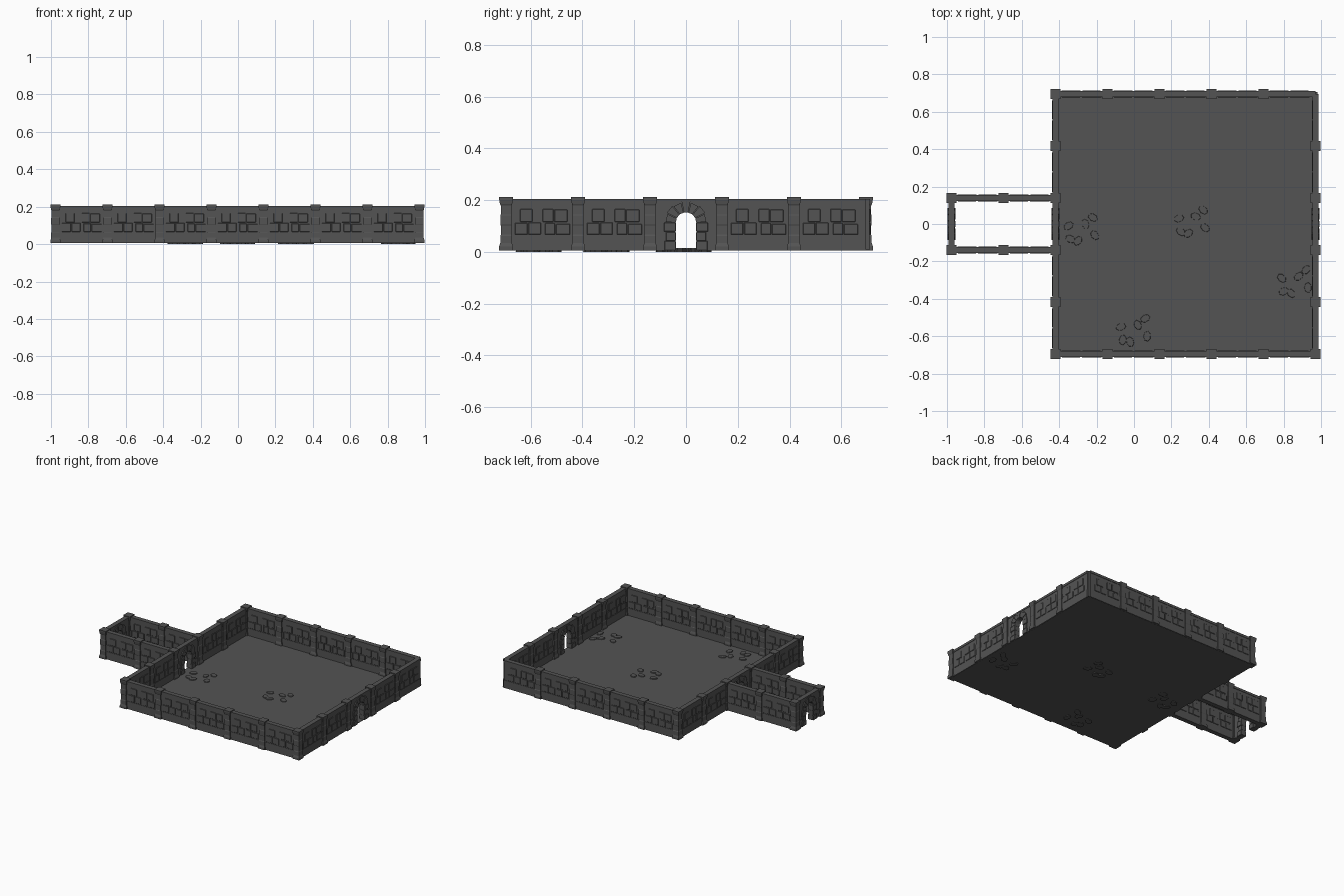
import bpy, bmesh, math, random
from mathutils import Matrix, Vector

if "Cube" in bpy.data.objects:
    bpy.data.objects.remove(bpy.data.objects["Cube"])

random.seed(4)
STEP = 0.278            # distance between pillars
X0, X1, Y1 = -0.42, 0.97, 0.695
Z0, TOP = 0.006, 0.205

stone = bpy.data.materials.new("dark_grey_stone")
stone.diffuse_color = (0.088, 0.088, 0.088, 1)
stone.use_nodes = True
stone.node_tree.nodes["Principled BSDF"].inputs["Base Color"].default_value = stone.diffuse_color


def finish(bm, name):
    bmesh.ops.recalc_face_normals(bm, faces=bm.faces)
    mesh = bpy.data.meshes.new(name)
    bm.to_mesh(mesh)
    bm.free()
    mesh.materials.append(stone)
    return mesh


def place(mesh, name, x=0, y=0, rot=0):
    ob = bpy.data.objects.new(name, mesh)
    ob.location = (x, y, 0)
    ob.rotation_euler.z = rot
    bpy.context.collection.objects.link(ob)
    return ob


def box(bm, x0, x1, y0, y1, z0, z1, bevel=0.0):
    m = Matrix.Translation(((x0 + x1) / 2, (y0 + y1) / 2, (z0 + z1) / 2)) @ \
        Matrix.Diagonal((x1 - x0, y1 - y0, z1 - z0, 1))
    verts = bmesh.ops.create_cube(bm, size=1, matrix=m)["verts"]
    if bevel:
        edges = list({e for v in verts for e in v.link_edges})
        bmesh.ops.bevel(bm, geom=edges, offset=bevel, segments=1, affect='EDGES')


def prism(bm, outline, depth):
    """Extrude an x/z outline evenly to both sides of y = 0."""
    face = bm.faces.new([bm.verts.new((x, -depth, z)) for x, z in outline])
    new = bmesh.ops.extrude_face_region(bm, geom=[face])["geom"]
    bmesh.ops.translate(bm, vec=(0, 2 * depth, 0),
                        verts=[v for v in new if isinstance(v, bmesh.types.BMVert)])


# Plain wall panel: core, plinth, top band and two rows of raised stones
def wall_mesh():
    bm = bmesh.new()
    h = STEP / 2
    box(bm, -h, h, -0.014, 0.014, Z0, TOP)
    box(bm, -h, h, -0.0165, 0.0165, Z0, 0.062)
    box(bm, -h, h, -0.0165, 0.0165, 0.188, TOP)
    upper = [(-0.085, -0.037), (0.002, 0.044), (0.047, 0.098)]
    lower = [(-0.105, -0.057), (-0.053, -0.005), (0.012, 0.05), (0.054, 0.108)]
    for row, zb, zt in ((upper, 0.116, 0.166), (lower, 0.066, 0.113)):
        for a, b in row:
            zt2 = zt - random.uniform(0, 0.006)
            for s in (-1, 1):     # mirrored pattern on the other face
                box(bm, min(a * s, b * s), max(a * s, b * s),
                    -0.0175 if s > 0 else 0.0, 0.0 if s > 0 else 0.0175, zb, zt2, 0.002)
    return finish(bm, "wall_panel")


# Doorway panel: wall with arched hole, jamb stones and voussoirs
def door_mesh():
    bm = bmesh.new()
    h, r, spring = STEP / 2, 0.04, 0.113
    arc = [(r * math.cos(t), spring + r * math.sin(t))
           for t in (math.pi * i / 14 for i in range(15))]
    prism(bm, [(-h, Z0), (-h, TOP), (h, TOP), (h, Z0), (r, Z0)] + arc + [(-r, Z0)], 0.014)
    for s in (-1, 1):
        a, b = sorted((s * 0.08, s * h))
        box(bm, a, b, -0.0165, 0.0165, Z0, 0.062)
        for i in range(3):
            w = (0.084, 0.078, 0.085)[i]
            d = (0.022, 0.020, 0.022)[i]
            a, b = sorted((s * 0.0395, s * w))
            box(bm, a, b, -d, d, Z0 + i * 0.036, Z0 + i * 0.036 + 0.035, 0.002)
    box(bm, -h, h, -0.0165, 0.0165, 0.193, TOP)
    n = 7
    for i in range(n):
        t0, t1 = math.pi * (i + 0.05) / n, math.pi * (i + 0.95) / n
        ro = 0.083 if i % 2 else 0.079
        prism(bm, [(q * math.cos(t), spring + q * math.sin(t))
                   for q, t in ((0.0395, t0), (ro, t0), (ro, t1), (0.0395, t1))],
              0.022 if i % 2 else 0.020)
    return finish(bm, "doorway_panel")


# Pillar: flared base and cap around a shaft of stacked blocks
def pillar_mesh():
    bm = bmesh.new()
    profile = [(0.027, Z0), (0.027, 0.02), (0.0225, 0.034), (0.0225, 0.062), (0.0205, 0.066),
               (0.0205, 0.102), (0.0225, 0.106), (0.0225, 0.140), (0.0205, 0.144),
               (0.0205, 0.178), (0.0235, 0.184), (0.0265, 0.200), (0.0265, 0.211)]
    rings = [[bm.verts.new((sx * r, sy * r, z)) for sx, sy in
              ((-1, -1), (1, -1), (1, 1), (-1, 1))] for r, z in profile]
    for lo, hi in zip(rings, rings[1:]):
        for i in range(4):
            j = (i + 1) % 4
            bm.faces.new((lo[i], lo[j], hi[j], hi[i]))
    bm.faces.new(rings[0])
    bm.faces.new(rings[-1])
    return finish(bm, "pillar")


wall, door, pillar = wall_mesh(), door_mesh(), pillar_mesh()

# Main room walls, with doorways in the middle of the two side walls
for i in range(5):
    c = (i - 2) * STEP
    xc = (X0 + X1) / 2 + c
    place(wall, "front_wall", xc, -Y1)
    place(wall, "back_wall", xc, Y1, math.pi)
    side = door if i == 2 else wall
    place(side, "left_side_wall", X0, c, -math.pi / 2)
    place(side, "right_side_wall", X1, c, math.pi / 2)

# Corridor walls and end doorway
for i in range(2):
    for s in (-1, 1):
        place(wall, "corridor_wall", X0 - STEP * (i + 0.5), s * STEP / 2,
              0 if s < 0 else math.pi)
place(door, "corridor_doorway", X0 - 2 * STEP, 0, -math.pi / 2)

# Pillars (the back right corner has none)
spots = set()
for i in range(6):
    for s in (-1, 1):
        spots.add((round(X0 + i * STEP, 3), s * Y1))
for i in range(1, 5):
    for x in (X0, X1):
        spots.add((x, round((i - 2.5) * STEP, 3)))
for i in (1, 2):
    for s in (-1, 1):
        spots.add((round(X0 - i * STEP, 3), s * STEP / 2))
for x, y in sorted(spots):
    if not (x > 0.9 and y > 0.6):
        place(pillar, "pillar", x, y)

# Floor slab of the main room
bm = bmesh.new()
box(bm, X0 - 0.012, X1 + 0.012, -Y1 - 0.012, Y1 + 0.012, 0.005, 0.009)
place(finish(bm, "floor"), "floor")

# Clusters of worn cobbles set through the floor
bm = bmesh.new()
offsets = [(-0.07, 0.03), (-0.02, -0.05), (0.02, 0.04), (0.07, -0.02), (0.06, 0.075), (-0.06, -0.04)]
for cx, cy in ((0.86, -0.32), (0.31, 0.0), (-0.28, -0.04), (0.0, -0.58)):
    for ox, oy in offsets:
        m = Matrix.Translation((cx + ox, cy + oy, 0.007)) @ \
            Matrix.Rotation(random.uniform(0, 3), 4, 'Z') @ Matrix.Diagonal((1.2, 0.85, 1, 1))
        vs = bmesh.ops.create_cone(bm, cap_ends=True, segments=7, radius1=0.026,
                                   radius2=0.022, depth=0.014, matrix=m)["verts"]
place(finish(bm, "floor_cobbles"), "floor_cobbles")
